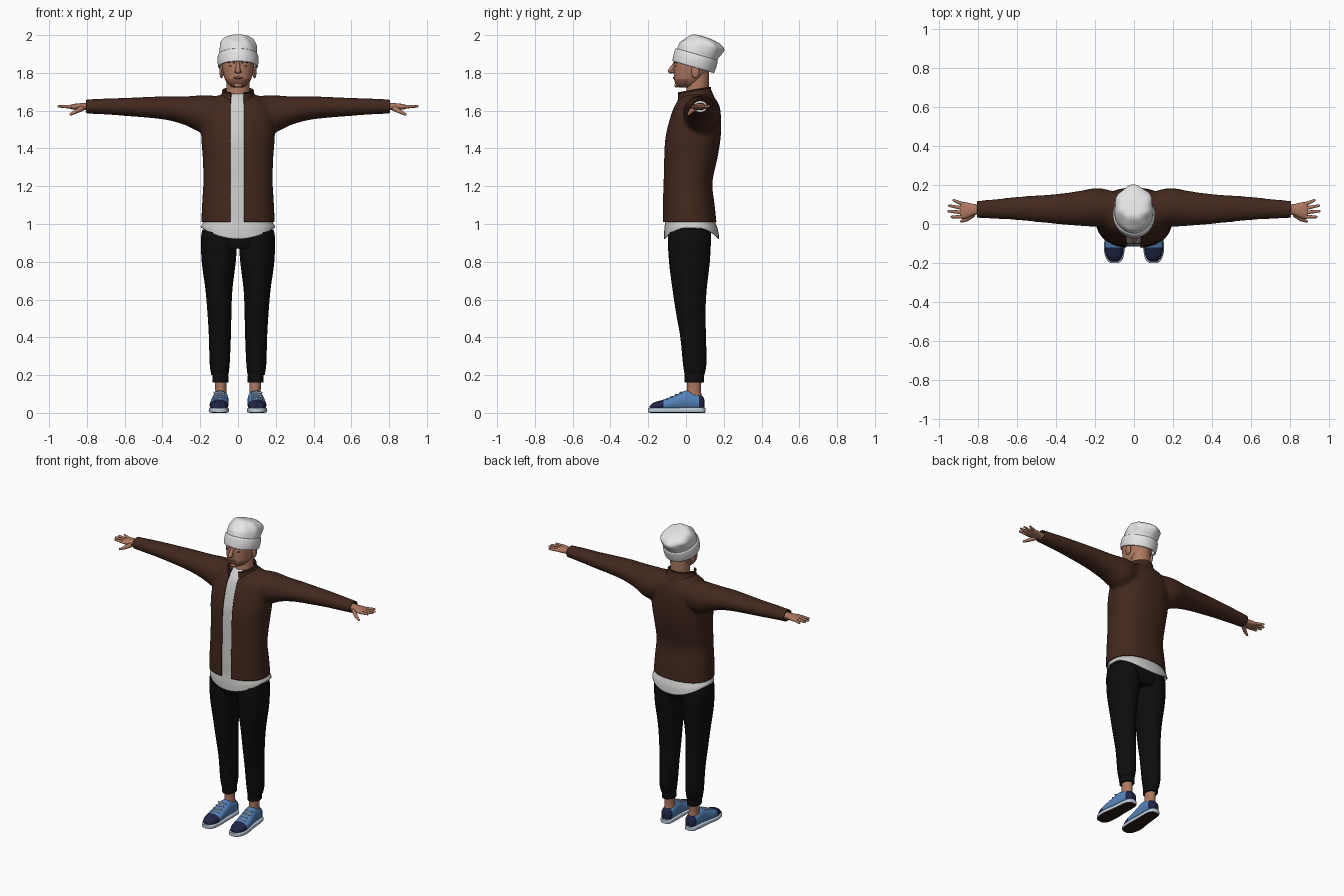
import bpy, bmesh, math
from mathutils import Matrix, Vector

if "Cube" in bpy.data.objects:
    bpy.data.objects.remove(bpy.data.objects["Cube"])


def material(name, rgb):
    m = bpy.data.materials.new(name)
    m.use_nodes = True
    m.diffuse_color = (*rgb, 1)
    m.node_tree.nodes["Principled BSDF"].inputs["Base Color"].default_value = (*rgb, 1)
    return m


brown = material("jacket_brown", (.055, .021, .013))
grey = material("shirt_grey", (.62, .62, .61))
white = material("hat_white", (.78, .78, .78))
black = material("trouser_black", (.004, .004, .004))
skin = material("skin", (.42, .19, .12))
ruddy = material("stubble", (.27, .11, .07))
blue = material("shoe_blue", (.09, .23, .5))
navy = material("shoe_navy", (.014, .018, .06))
pale = material("sole_pale", (.5, .6, .72))
dark = material("dark_brown", (.02, .011, .008))


def smooth_keys(keys, n=4):
    """Resample key rings along a Catmull-Rom curve."""
    out = []
    for i in range(len(keys) - 1):
        p = [keys[max(0, min(len(keys) - 1, i + k))] for k in (-1, 0, 1, 2)]
        for j in range(n):
            t = j / n
            out.append([b + .5 * t * (c - a + t * (2 * a - 5 * b + 4 * c - d + t * (3 * (b - c) + d - a)))
                        for a, b, c, d in zip(*p)])
    return out + [keys[-1]]


def loft(bm, keys, axis="z", power=2.0, seg=32, caps=True, flip=1):
    """Skin rings of (position, centre a, centre b, radius a, radius b)."""
    place = {"z": lambda t, a, b: (a, b, t),
             "y": lambda t, a, b: (a, t, b),
             "x": lambda t, a, b: (t * flip, a, b)}[axis]
    rings = []
    for t, ca, cb, ra, rb in smooth_keys(keys):
        ring = []
        for i in range(seg):
            c, s = math.cos(math.tau * i / seg), math.sin(math.tau * i / seg)
            u = math.copysign(abs(c) ** (2 / power), c)
            v = math.copysign(abs(s) ** (2 / power), s)
            ring.append(bm.verts.new(place(t, ca + ra * u, cb + rb * v)))
        rings.append(ring)
    for r, q in zip(rings, rings[1:]):
        for i in range(seg):
            j = (i + 1) % seg
            bm.faces.new((r[i], r[j], q[j], q[i]))
    if caps:
        bm.faces.new(rings[0])
        bm.faces.new(rings[-1])
    bmesh.ops.recalc_face_normals(bm, faces=bm.faces)


def limb(bm, a, b, r1, r2):
    """Tapered rod with a rounded tip."""
    a, b = Vector(a), Vector(b)
    turn = (b - a).to_track_quat("Z", "Y").to_matrix().to_4x4()
    bmesh.ops.create_cone(bm, cap_ends=True, segments=12, radius1=r1, radius2=r2, depth=(b - a).length,
                          matrix=Matrix.Translation((a + b) / 2) @ turn)
    bmesh.ops.create_uvsphere(bm, u_segments=12, v_segments=8, radius=r2, matrix=Matrix.Translation(b))


def ball(bm, at, size):
    bmesh.ops.create_uvsphere(bm, u_segments=16, v_segments=10, radius=1,
                              matrix=Matrix.Translation(at) @ Matrix.Diagonal((*size, 1)))


def cut(bm, co, no, clear=False):
    bmesh.ops.bisect_plane(bm, geom=bm.verts[:] + bm.edges[:] + bm.faces[:], plane_co=co, plane_no=no,
                           clear_outer=clear)


def open_front(bm, left=-.04, right=.033):
    """Remove a straight strip from the front, where the jacket hangs open."""
    for x in (left, right):
        cut(bm, (x, 0, 0), (1, 0, 0))
    strip = []
    for f in bm.faces:
        c = f.calc_center_median()
        if left < c.x < right and c.y < .03:
            strip.append(f)
    bmesh.ops.delete(bm, geom=strip, context="FACES")


def finish(name, bm, mats, rule=None, mirror=False, thick=0, angle=40):
    if rule:
        for f in bm.faces:
            f.material_index = rule(f.calc_center_median(), f.normal)
    for f in bm.faces:
        f.smooth = True
    me = bpy.data.meshes.new(name)
    bm.to_mesh(me)
    bm.free()
    for m in mats:
        me.materials.append(m)
    me.set_sharp_from_angle(angle=math.radians(angle))
    ob = bpy.data.objects.new(name, me)
    bpy.context.collection.objects.link(ob)
    if mirror:
        ob.modifiers.new("Mirror", "MIRROR").use_mirror_merge = False
    if thick:
        sol = ob.modifiers.new("Solidify", "SOLIDIFY")
        sol.thickness, sol.offset = thick, -1
    return ob


# Jacket: torso and sleeves fused, then hem, cuffs and front cut open
torso = [(.96, 0, .022, .197, .145), (1.1, 0, .014, .191, .138), (1.22, 0, .01, .184, .13),
         (1.35, 0, .025, .187, .142), (1.46, 0, .037, .195, .147), (1.56, 0, .05, .19, .136),
         (1.63, 0, .058, .165, .118), (1.67, 0, .06, .12, .09), (1.69, 0, .057, .08, .068)]
sleeve = [(.06, .065, 1.6, .09, .075), (.18, .085, 1.582, .1, .1), (.28, .08, 1.6, .09, .076),
          (.4, .077, 1.615, .077, .061), (.6, .08, 1.62, .06, .048), (.7, .077, 1.622, .052, .043),
          (.83, .075, 1.622, .042, .036)]
bm = bmesh.new()
loft(bm, torso, power=2.3)
for side in (1, -1):
    loft(bm, sleeve, "x", flip=side)
jacket = finish("jacket_form", bm, [brown])
rm = jacket.modifiers.new("Fuse", "REMESH")
rm.mode, rm.voxel_size = "VOXEL", .011
sm = jacket.modifiers.new("Soften", "SMOOTH")
sm.factor, sm.iterations = .5, 8
fused = bpy.data.meshes.new_from_object(jacket.evaluated_get(bpy.context.evaluated_depsgraph_get()))
bpy.data.objects.remove(jacket)
bm = bmesh.new()
bm.from_mesh(fused)
bpy.data.meshes.remove(fused)
cut(bm, (0, 0, 1.01), (0, 0, -1), True)
for side in (1, -1):
    cut(bm, (.805 * side, 0, 0), (side, 0, 0), True)
open_front(bm)
finish("jacket", bm, [brown], thick=.007)

# Jacket collar, higher at the back
bm = bmesh.new()
loft(bm, [(-.035, 0, 0, .105, .105), (0, 0, 0, .09, .096), (.02, 0, 0, .083, .092), (.027, 0, 0, .086, .095)],
     seg=40, caps=False)
bm.transform(Matrix.Translation((0, .045, 1.68)) @ Matrix.Rotation(.17, 4, "X"))
open_front(bm)
finish("jacket_collar", bm, [brown], thick=.008)

# Shirt with a hem that dips front and back
bm = bmesh.new()
loft(bm, [(.92, 0, .03, .196, .146), (.97, 0, .027, .194, .142), (1.02, 0, .021, .184, .131)]
     + [(z, x, y, rx - .014, ry - .014) for z, x, y, rx, ry in torso[1:]], power=2.3, seg=48, caps=False)
for v in bm.verts:
    if v.co.z < 1:
        v.co.z += .058 * min(1, abs(v.co.x) / .19) ** 2 * (1 - v.co.z) / .08
finish("shirt", bm, [grey], thick=.005)

# Trousers: hips, legs and gathered cuffs
bm = bmesh.new()
loft(bm, [(.87, 0, .018, .17, .095), (.92, 0, .018, .184, .112), (1.03, 0, .018, .172, .112)], power=2.4)
finish("trouser_hips", bm, [black])
bm = bmesh.new()
loft(bm, [(.2, .096, .045, .045, .052), (.26, .097, .046, .053, .062), (.4, .096, .038, .058, .068),
          (.52, .098, .026, .063, .077), (.65, .101, .019, .071, .09), (.8, .102, .018, .09, .108),
          (.92, .1, .018, .096, .114), (.97, .098, .018, .09, .11)])
loft(bm, [(.16, .093, .044, .039, .048), (.165, .093, .044, .042, .051), (.2, .094, .044, .042, .051),
          (.207, .095, .045, .04, .048)])
finish("trouser_legs", bm, [black], mirror=True)

# Ankles
bm = bmesh.new()
loft(bm, [(.06, .09, .045, .033, .045), (.11, .09, .042, .03, .038), (.18, .093, .044, .031, .038)])
finish("ankles", bm, [skin], mirror=True)

# Shoes: upper with dark toe and heel, sole, laces
bm = bmesh.new()
loft(bm, [(-.192, .1, .024, .018, .012), (-.17, .101, .033, .038, .022), (-.12, .101, .04, .049, .03),
          (-.06, .098, .052, .047, .04), (0, .093, .065, .042, .053), (.05, .09, .06, .04, .046),
          (.085, .089, .053, .034, .038), (.097, .089, .045, .02, .026)], "y", 2.3)
finish("shoe_uppers", bm, [blue, navy], lambda c, n: int(c.y < -.125 or c.y > .072), mirror=True)
bm = bmesh.new()
loft(bm, [(-.2, .1, .014, .02, .012), (-.18, .1, .014, .042, .014), (-.12, .101, .014, .054, .014),
          (-.04, .096, .014, .048, .014), (.06, .091, .014, .042, .014), (.092, .09, .014, .034, .014),
          (.103, .09, .014, .018, .013)], "y", 5)
finish("shoe_soles", bm, [pale, dark], lambda c, n: int(n.z < -.7), mirror=True)
bm = bmesh.new()
for i in range(4):
    y, z = -.095 + .024 * i, .078 + .011 * i
    limb(bm, (.072, y, z - .004), (.124, y - .006, z - .004), .005, .005)
limb(bm, (.098, -.03, .106), (.07, -.045, .088), .004, .004)
limb(bm, (.098, -.03, .106), (.126, -.045, .088), .004, .004)
finish("shoe_laces", bm, [pale], mirror=True)

# Hands with spread fingers and lowered thumbs
bm = bmesh.new()
loft(bm, [(.77, .075, 1.622, .026, .02), (.82, .074, 1.622, .028, .018), (.86, .07, 1.621, .041, .016),
          (.885, .069, 1.62, .042, .012), (.893, .069, 1.62, .036, .008)], "x", 2.3, 20)
for base, x, y in ((.102, .925, .122), (.081, .947, .094), (.059, .95, .066), (.038, .935, .036)):
    limb(bm, (.88, base, 1.621), (x, y, 1.623), .0105, .0065)
limb(bm, (.825, .05, 1.613), (.858, .024, 1.595), .015, .011)
limb(bm, (.858, .024, 1.595), (.885, .014, 1.581), .011, .007)
finish("hands", bm, [skin], mirror=True)

# Neck and head, with stubble on the jaw
bm = bmesh.new()
loft(bm, [(1.62, 0, .06, .075, .066), (1.68, 0, .06, .062, .06), (1.74, 0, .063, .06, .058),
          (1.82, 0, .065, .06, .058)])
finish("neck", bm, [skin])
bm = bmesh.new()
loft(bm, [(1.722, 0, -.005, .02, .03), (1.732, 0, .002, .043, .052), (1.76, 0, .012, .067, .074),
          (1.8, 0, .026, .079, .09), (1.85, 0, .034, .086, .098), (1.9, 0, .04, .084, .097),
          (1.95, 0, .045, .06, .07)], power=2.2, seg=40)
finish("head", bm, [skin, ruddy], lambda c, n: int(c.z < 1.765 and c.y < .01))

# Face: nose, ears, lips, eyes and brows
bm = bmesh.new()
limb(bm, (0, -.056, 1.855), (0, -.083, 1.81), .009, .013)
ball(bm, (0, -.07, 1.806), (.019, .015, .009))
ball(bm, (0, -.05, 1.735), (.022, .012, .012))
for side in (1, -1):
    ball(bm, (.087 * side, .05, 1.805), (.011, .022, .034))
finish("nose_chin_and_ears", bm, [skin])
bm = bmesh.new()
ball(bm, (0, -.061, 1.774), (.026, .008, .006))
finish("lips", bm, [ruddy])
bm = bmesh.new()
ball(bm, (.034, -.052, 1.836), (.013, .007, .005))
limb(bm, (.018, -.06, 1.853), (.052, -.047, 1.856), .004, .003)
finish("eyes_and_brows", bm, [dark], mirror=True)

# Knitted hat: slouching crown with folds and a turned-up band
tilt = Matrix.Translation((0, .048, 1.866)) @ Matrix.Rotation(-.28, 4, "X")
bm = bmesh.new()
loft(bm, [(0, 0, 0, .1, .11), (.04, 0, .003, .1, .111), (.07, 0, .011, .099, .114), (.1, 0, .024, .094, .104),
          (.122, 0, .018, .076, .078), (.132, 0, .005, .045, .045), (.134, 0, 0, .01, .01)], seg=48)
for v in bm.verts:
    a = math.atan2(v.co.y, v.co.x)
    fold = .035 * math.sin(7 * a + 30 * v.co.z) * max(0, min(1, (v.co.z - .035) / .05))
    v.co.x *= 1 + fold
    v.co.y *= 1 + fold
bm.transform(tilt)
finish("hat_crown", bm, [white])
bm = bmesh.new()
loft(bm, [(-.036, 0, 0, .098, .108), (-.033, 0, 0, .105, .115), (0, 0, 0, .109, .118),
          (.028, 0, 0, .106, .117), (.034, 0, 0, .1, .111)], seg=48, caps=False)
bm.transform(tilt)
finish("hat_band", bm, [white], thick=.008)
